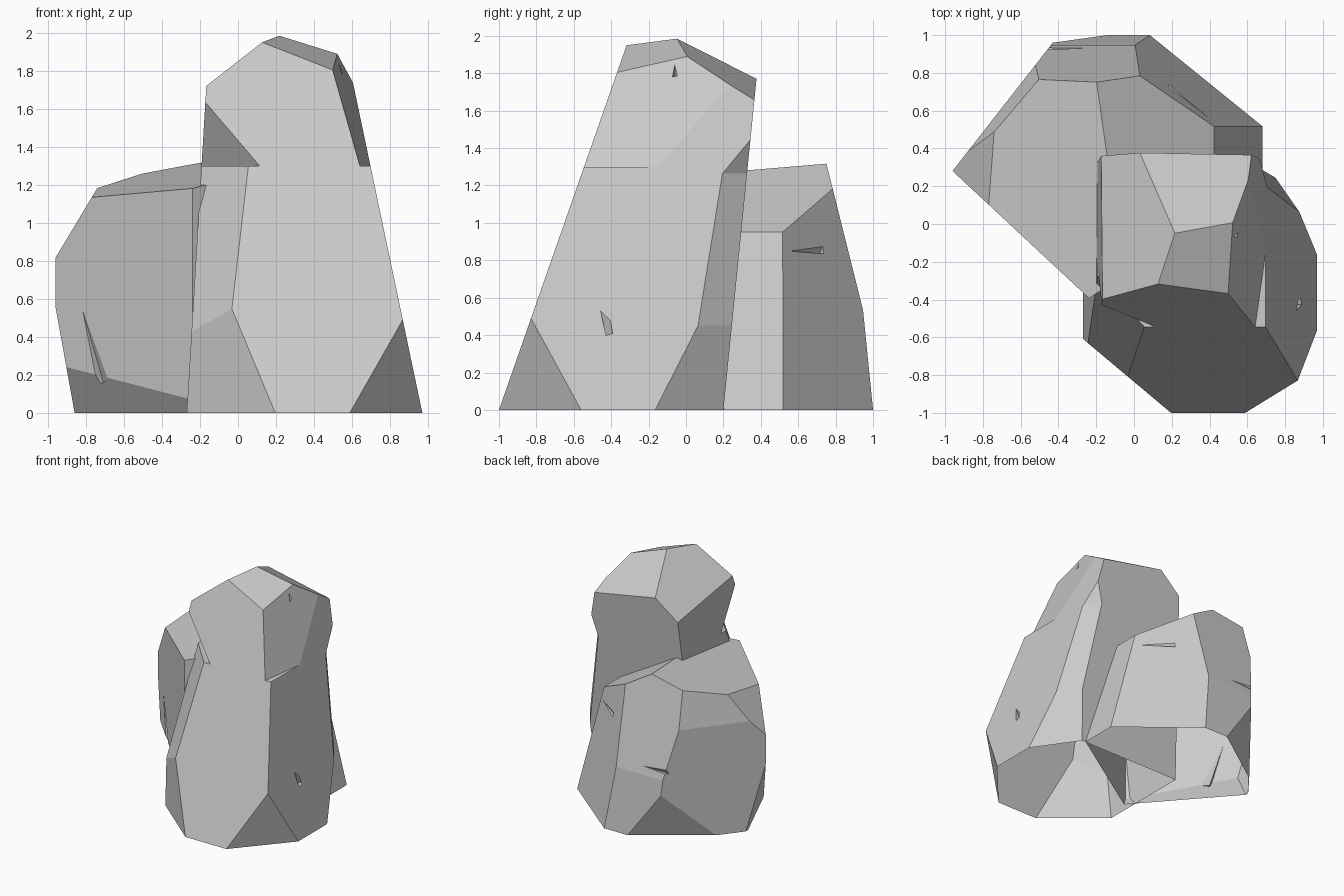
import bpy, bmesh, math
from mathutils import Vector

cube = bpy.data.objects.get("Cube")
if cube:
    bpy.data.objects.remove(cube, do_unlink=True)

stone = bpy.data.materials.new("stone grey")
stone.use_nodes = True
grey = (0.6, 0.6, 0.6, 1)
stone.diffuse_color = grey
stone.node_tree.nodes["Principled BSDF"].inputs["Base Color"].default_value = grey


def slice_off(bm, point, normal):
    """Remove everything beyond a plane and cap the cut."""
    geometry = bm.verts[:] + bm.edges[:] + bm.faces[:]
    bmesh.ops.bisect_plane(bm, geom=geometry, plane_co=point, plane_no=normal,
                           clear_outer=True)
    rim = [edge for edge in bm.edges if edge.is_boundary]
    if rim:
        bmesh.ops.holes_fill(bm, edges=rim)


def chisel(name, bottom, top, facets):
    """Carve a rock from a block. Each facet has a compass angle, a lean
    (how far it retreats per unit of height) and its reach at ground level."""
    bm = bmesh.new()
    bmesh.ops.create_cube(bm, size=8)
    slice_off(bm, Vector((0, 0, bottom)), Vector((0, 0, -1)))
    slice_off(bm, Vector((0, 0, top)), Vector((0, 0, 1)))
    for angle, lean, reach in facets:
        turn = math.radians(angle)
        normal = Vector((math.cos(turn), math.sin(turn), lean))
        slice_off(bm, normal * (reach / normal.length_squared), normal)
    bmesh.ops.recalc_face_normals(bm, faces=bm.faces)
    mesh = bpy.data.meshes.new(name)
    bm.to_mesh(mesh)
    bm.free()
    mesh.materials.append(stone)
    rock = bpy.data.objects.new(name, mesh)
    bpy.context.collection.objects.link(rock)
    return rock


def combine(rock, other, operation):
    """Join or subtract another solid, then discard it."""
    step = rock.modifiers.new("combine", 'BOOLEAN')
    step.operation = operation
    step.solver = 'EXACT'
    step.object = other
    bpy.context.view_layer.objects.active = rock
    bpy.ops.object.modifier_apply(modifier=step.name)
    bpy.data.objects.remove(other, do_unlink=True)


def crack(rock, spot, direction, length, width):
    """Cut a tapering three-sided sliver into the surface."""
    aim = Vector(direction).to_track_quat('Z', 'Y').to_euler()
    bpy.ops.mesh.primitive_cone_add(vertices=3, radius1=width, depth=length,
                                    location=spot, rotation=aim)
    combine(rock, bpy.context.object, 'DIFFERENCE')


def open_underside(rock):
    """Leave the rock hollow where it meets the ground."""
    bm = bmesh.new()
    bm.from_mesh(rock.data)
    ground = [face for face in bm.faces
              if all(abs(vert.co.z) < 0.001 for vert in face.verts)]
    bmesh.ops.delete(bm, geom=ground, context='FACES')
    bm.to_mesh(rock.data)
    bm.free()


# Faces that run the whole height of the tall rock
front = (-90, 0.35, 1)
right_side = (0, 0.21, 0.97)
left_side = (180, 0.06, 0.27)
back = (90, -0.1, 0.2)

# Lower body: chamfered front corner, chipped foot, pinched rear corner
tall_rock = chisel("tall_rock", 0, 1.3, [
    front, right_side, left_side, back,
    (-130, 0, 0.64),
    (-138, 0.32, 0.74),
    (-41, -0.2, 1.1),
    (35, -0.12, 0.7),
    (35, 0.08, 0.79),
])

# Crown: overhanging corners, recessed right panel and three sloping tops
crown = chisel("crown", 1.25, 2, [
    front, right_side, left_side, back,
    (-138, -0.4, -0.24),
    (-8, 0.33, 1.14),
    (35, -0.3, 0.31),
    (170, 1.2, 2.16),
    (71, 1.6, 3.2),
    (-35, 2.3, 4.77),
])
combine(tall_rock, crown, 'UNION')

# Low rock: upright sides, undercut foot, rounded shoulders and ridged top
low_rock = chisel("low_rock", 0, 1.4, [
    (-133, 0, 0.45),
    (-139, -0.55, 0.4),
    (-57, 0, 0.2),
    (142, 0, 0.93),
    (142, 0.2, 1.12),
    (125, -0.33, 0.9),
    (180, -0.18, 0.86),
    (180, 0.6, 1.45),
    (90, 0.1, 1),
    (90, 0.25, 1.08),
    (51, 0.17, 0.83),
    (0, 0.27, 0.68),
    (0, 1.7, 2.04),
    (-150, 4.5, 5.72),
])

# Cracks and pits
crack(tall_rock, (0.87, -0.44, 0.5), (0, -1, 3), 0.2, 0.04)
crack(tall_rock, (0.54, -0.06, 1.78), (-1, 0, -5), 0.2, 0.03)
crack(low_rock, (-0.77, 0.1, 0.35), (-1, 1, 4), 0.4, 0.06)
crack(low_rock, (0.3, 0.64, 0.85), (5, -4, 0), 0.3, 0.03)
crack(low_rock, (-0.4, 0.93, 0.6), (1, 0, 0), 0.3, 0.04)

for rock in (tall_rock, low_rock):
    open_underside(rock)
